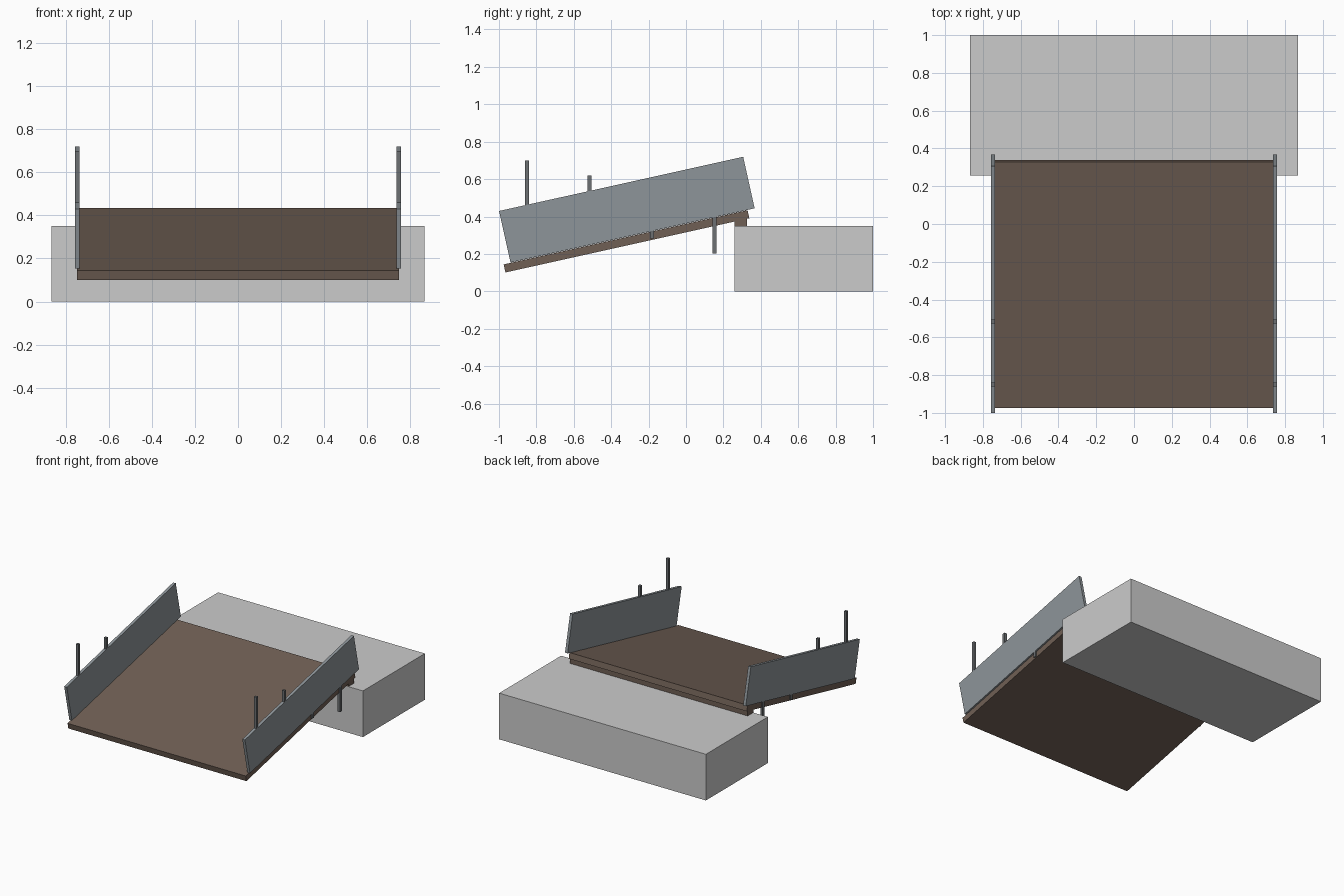
import bpy
from math import radians
from mathutils import Matrix, Vector

if "Cube" in bpy.data.objects:
    bpy.data.objects.remove(bpy.data.objects["Cube"])

SLOPE = radians(12.52)
TILT = Matrix.Rotation(SLOPE, 4, 'X')


def material(name, rgb):
    m = bpy.data.materials.new(name)
    m.diffuse_color = (*rgb, 1)
    m.use_nodes = True
    m.node_tree.nodes["Principled BSDF"].inputs["Base Color"].default_value = m.diffuse_color
    return m


brown = material("brown_deck", (0.16, 0.115, 0.09))
slate = material("slate_panel", (0.27, 0.30, 0.32))
dark = material("dark_metal", (0.15, 0.16, 0.17))


def box(name, lo, hi, mat=None, matrix=None):
    """Box between two corners, optionally placed by a matrix."""
    lo, hi = Vector(lo), Vector(hi)
    bpy.ops.mesh.primitive_cube_add(size=1)
    ob = bpy.context.object
    ob.name = name
    ob.data.transform(Matrix.Translation((lo + hi) / 2) @ Matrix.Diagonal((*(hi - lo), 1)))
    if matrix is not None:
        ob.data.transform(matrix)
    if mat:
        ob.data.materials.append(mat)
    return ob


# Raised platform and the strip the ramp rests on
box("platform", (-0.867, 0.258, 0), (0.867, 1.0, 0.35))
box("hinge_strip", (-0.745, 0.258, 0.35), (0.745, 0.325, 0.39), brown)

# Sloping deck, modelled flat from its front top edge and tilted
ramp = Matrix.Translation((0, -0.975, 0.144)) @ TILT
box("ramp_deck", (-0.747, 0, -0.044), (0.747, 1.336, 0), brown, ramp)

for side, x in (("left", -0.747), ("right", 0.747)):
    # Side guard standing square to the deck
    box(f"{side}_guard", (x - 0.011, 0.038, 0.002), (x + 0.011, 1.375, 0.284), slate, ramp)
    # Upright posts stepping down towards the platform
    for i in range(4):
        y, z = -0.85 + 0.334 * i, 0.439 - 0.0785 * i
        box(f"{side}_post_{i + 1}", (x - 0.01, y - 0.01, z), (x + 0.01, y + 0.01, z + 0.26), dark)
